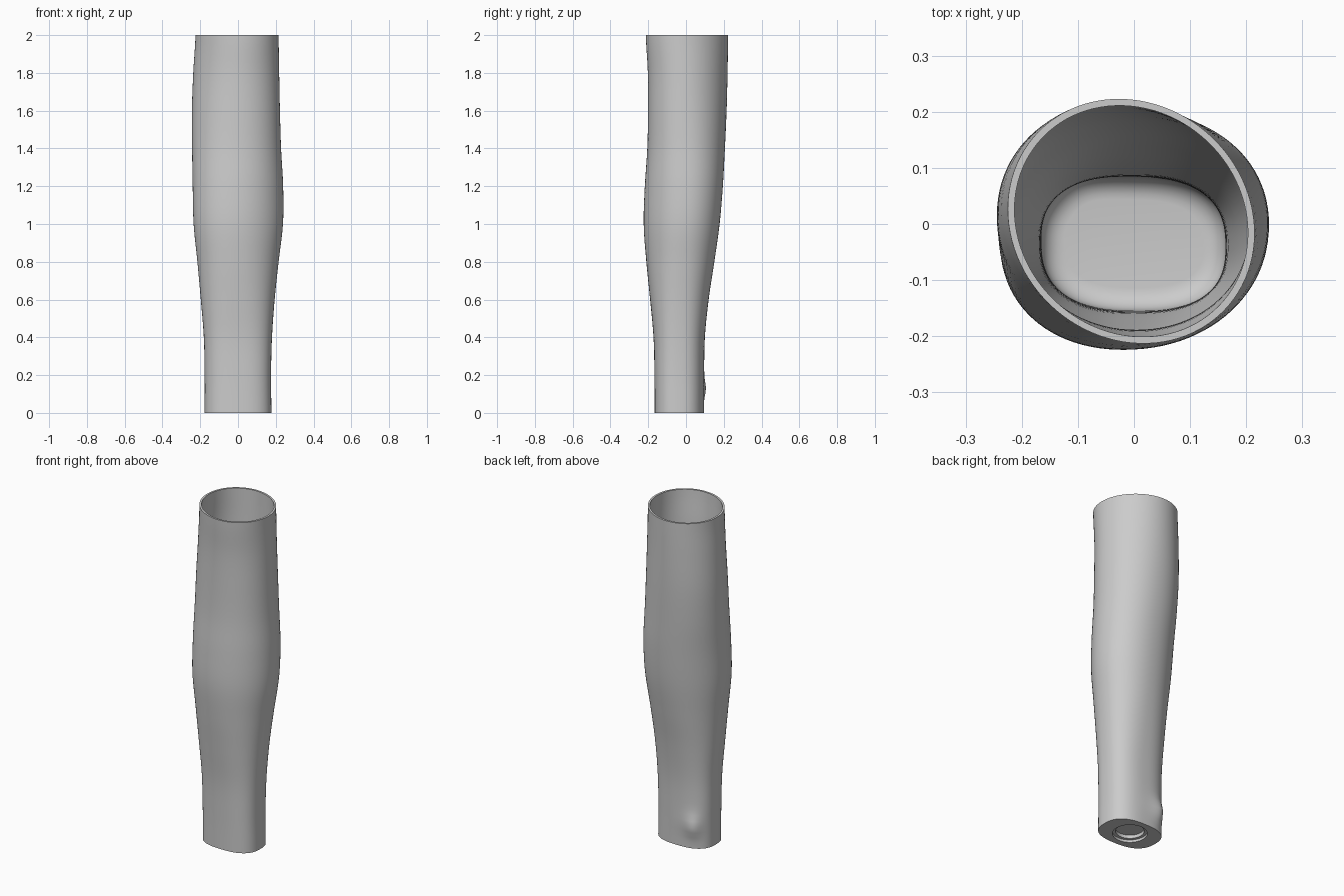
import bpy, bmesh, math

SIDES = 96
WALL = 0.012
FLOOR = 0.06

cube = bpy.data.objects.get("Cube")
if cube:
    bpy.data.objects.remove(cube, do_unlink=True)

# Sleeve stations: height, left edge, right edge, front, back, corner power, skew
STATIONS = [
    (0.0, -.177, .177, -.166, .095, .78, -.03),
    (0.2, -.177, .175, -.167, .096, .78, -.03),
    (0.4, -.181, .18, -.172, .1, .8, 0),
    (0.6, -.197, .194, -.19, .12, .86, .03),
    (0.8, -.215, .215, -.21, .15, .92, .06),
    (1.0, -.235, .238, -.224, .178, .95, .08),
    (1.2, -.24, .239, -.218, .195, .95, .06),
    (1.4, -.243, .228, -.205, .206, .95, 0),
    (1.6, -.244, .222, -.201, .215, .97, -.05),
    (1.8, -.237, .218, -.202, .22, 1, -.08),
    (2.0, -.225, .215, -.213, .223, 1, -.1),
]


def station(z):
    """Smoothly interpolated outline values at height z."""
    last = len(STATIONS) - 1
    i = min(int(z * 5 + 1e-6), last - 1)
    u = z * 5 - i
    p0, p1, p2, p3 = (STATIONS[max(0, min(last, i + k))] for k in (-1, 0, 1, 2))
    return [b + u / 2 * (c - a + u * (2 * a - 5 * b + 4 * c - d + u * (3 * (b - c) + d - a)))
            for a, b, c, d in zip(p0, p1, p2, p3)][1:]


def power(v, p):
    return math.copysign(abs(v) ** p, v)


def outline(z, inset=0.0, height=None):
    """Ring of points around the limb, moved inwards by inset."""
    x0, x1, y0, y1, p, skew = station(z)
    cx, cy = (x0 + x1) / 2, (y0 + y1) / 2
    a, b = (x1 - x0) / 2 - inset, (y1 - y0) / 2 - inset
    ring = []
    for k in range(SIDES):
        t = math.tau * k / SIDES
        # wrist bone bump at the back
        bump = .02 * math.exp(-((t - 2.1) / .35) ** 2 - ((z - .13) / .06) ** 2)
        x = cx + a * power(math.cos(t), p) - bump * .4
        y = cy + b * power(math.sin(t + skew), p) + bump
        ring.append((x, y, z if height is None else height))
    return ring


def circle(radius, z):
    return [(radius * math.cos(math.tau * k / SIDES),
             radius * math.sin(math.tau * k / SIDES) - .035, z) for k in range(SIDES)]


rings = []
# Rounded inner floor
for k in range(7):
    angle = math.pi / 2 * k / 6
    rings.append(outline(FLOOR, WALL + .04 * (1 - math.sin(angle)),
                         FLOOR + .04 * (1 - math.cos(angle))))
# Inner wall, rim and outer wall
STEPS = 60
rings += [outline(2 * k / STEPS, WALL) for k in range(4, STEPS + 1)]
rings += [outline(2 * k / STEPS) for k in range(STEPS, -1, -1)]
# Stepped round socket in the underside
for radius, z in ((.095, 0), (.095, .015), (.078, .015), (.078, .035)):
    rings.append(circle(radius, z))

bm = bmesh.new()
loops = [[bm.verts.new(co) for co in ring] for ring in rings]
for low, high in zip(loops, loops[1:]):
    for k in range(SIDES):
        n = (k + 1) % SIDES
        bm.faces.new((low[k], low[n], high[n], high[k]))
bm.faces.new(loops[0])
bm.faces.new(loops[-1])
bmesh.ops.recalc_face_normals(bm, faces=bm.faces)
mesh = bpy.data.meshes.new("forearm_sleeve")
bm.to_mesh(mesh)
bm.free()

# Plain grey finish
grey = bpy.data.materials.new("plain_grey")
grey.use_nodes = True
colour = (.6, .6, .6, 1)
grey.diffuse_color = colour
grey.node_tree.nodes["Principled BSDF"].inputs["Base Color"].default_value = colour
mesh.materials.append(grey)

sleeve = bpy.data.objects.new("forearm_sleeve", mesh)
bpy.context.collection.objects.link(sleeve)
bpy.ops.object.select_all(action='DESELECT')
sleeve.select_set(True)
bpy.context.view_layer.objects.active = sleeve
bpy.ops.object.shade_smooth_by_angle(angle=math.radians(35))
